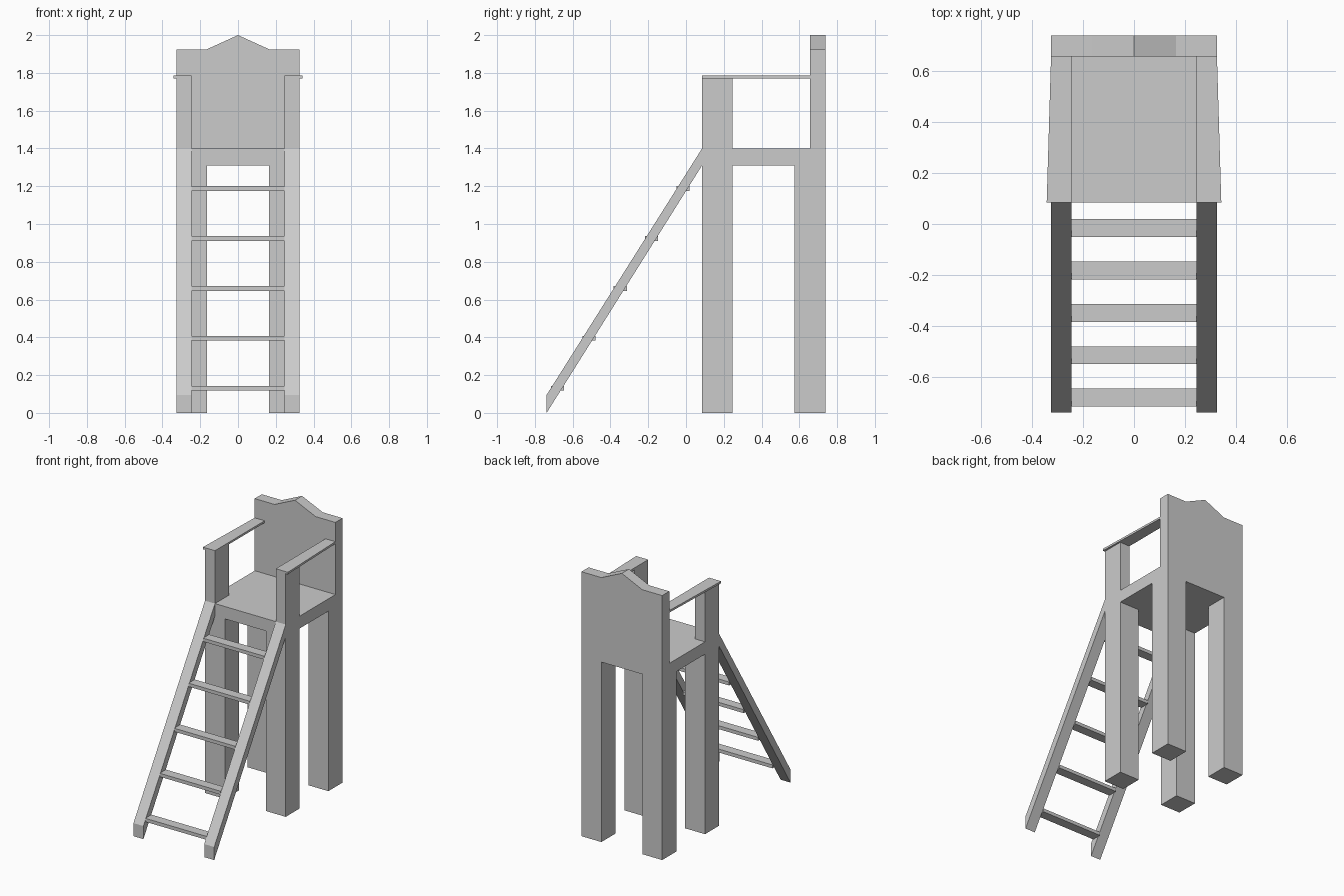
import bpy
import bmesh

cube = bpy.data.objects.get("Cube")
if cube:
    bpy.data.objects.remove(cube, do_unlink=True)

grey = bpy.data.materials.new("light grey")
grey.use_nodes = True
grey.diffuse_color = (0.6, 0.6, 0.6, 1)
bsdf = next(n for n in grey.node_tree.nodes if n.type == 'BSDF_PRINCIPLED')
bsdf.inputs["Base Color"].default_value = (0.6, 0.6, 0.6, 1)


def prism(name, profile, axis, lo, hi):
    """Extrude a 2D profile along axis 0 (x), 1 (y) or 2 (z)."""
    def place(p, t):
        co = list(p)
        co.insert(axis, t)
        return co
    bm = bmesh.new()
    base = bm.faces.new([bm.verts.new(place(p, lo)) for p in profile])
    ext = bmesh.ops.extrude_face_region(bm, geom=[base], use_keep_orig=True)
    for v in ext["geom"]:
        if isinstance(v, bmesh.types.BMVert):
            v.co[axis] = hi
    bmesh.ops.recalc_face_normals(bm, faces=bm.faces)
    mesh = bpy.data.meshes.new(name)
    bm.to_mesh(mesh)
    bm.free()
    mesh.materials.append(grey)
    obj = bpy.data.objects.new(name, mesh)
    bpy.context.collection.objects.link(obj)
    return obj


def box(name, x, y, z):
    return prism(name, [(x[0], y[0]), (x[1], y[0]), (x[1], y[1]), (x[0], y[1])], 2, *z)


W = 0.325        # half width of the chair
IN = 0.245       # inner edge of posts, arms and ladder rails
FRONT, BACK = 0.085, 0.738
SEAT_LOW, SEAT_TOP = 1.31, 1.40
ARM = 1.77

# Seat and peaked backrest
box("seat", (-W, W), (FRONT, BACK), (SEAT_LOW, SEAT_TOP))
prism("backrest", [(-W, SEAT_TOP), (W, SEAT_TOP), (W, 1.925), (0.165, 1.925),
                   (0, 2), (-0.165, 1.925), (-W, 1.925)], 1, 0.656, BACK)

# Legs, arm posts, tapered armrests and ladder rails on both sides
for side, s in (("left", 1), ("right", -1)):
    leg_x = sorted((s * 0.165, s * W))
    post_x = sorted((s * IN, s * W))
    box(f"{side}_front_leg", leg_x, (FRONT, 0.245), (0, SEAT_LOW))
    box(f"{side}_back_leg", leg_x, (0.575, BACK), (0, SEAT_LOW))
    box(f"{side}_arm_post", post_x, (FRONT, 0.245), (SEAT_TOP, ARM))
    prism(f"{side}_armrest", [(s * IN, FRONT), (s * 0.342, FRONT),
                              (s * W, 0.656), (s * IN, 0.656)], 2, ARM, ARM + 0.015)
    prism(f"{side}_ladder_rail", [(-0.738, 0), (-0.738, 0.095),
                                  (FRONT, SEAT_TOP), (FRONT, SEAT_LOW)], 0, *post_x)

# Ladder rungs
for i in range(5):
    y, z = -0.68 + i * 0.166, 0.13 + i * 0.2645
    box(f"rung_{i + 1}", (-IN, IN), (y - 0.035, y + 0.035), (z - 0.0125, z + 0.0125))
